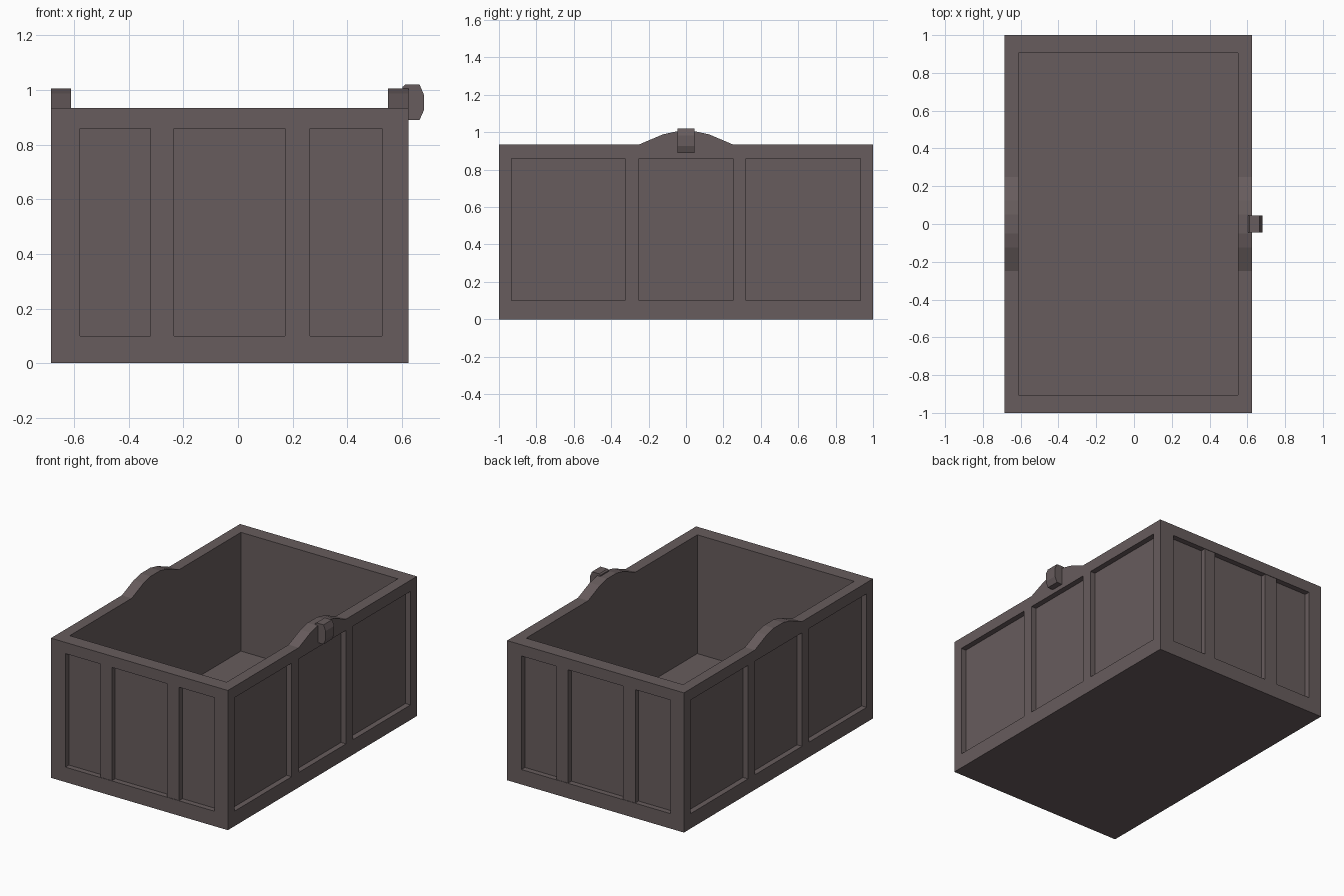
import bpy, bmesh

if "Cube" in bpy.data.objects:
    bpy.data.objects.remove(bpy.data.objects["Cube"])

X0, X1, CX = -0.685, 0.625, -0.03   # outer walls and crate centre in x
Z0, Z1 = 0.10, 0.86                 # panel bottom and top
DEPTH = 0.037                       # panel recess depth

mat = bpy.data.materials.new("dark_wood")
mat.diffuse_color = (0.136, 0.107, 0.109, 1)
mat.use_nodes = True
mat.node_tree.nodes["Principled BSDF"].inputs["Base Color"].default_value = mat.diffuse_color


def finish(name, bm):
    bmesh.ops.recalc_face_normals(bm, faces=bm.faces)
    me = bpy.data.meshes.new(name)
    bm.to_mesh(me)
    bm.free()
    me.materials.append(mat)
    ob = bpy.data.objects.new(name, me)
    bpy.context.collection.objects.link(ob)
    return ob


def add_box(bm, x, y, z):
    verts = bmesh.ops.create_cube(bm, size=1)["verts"]
    for v in verts:
        for i, (a, b) in enumerate((x, y, z)):
            v.co[i] = a if v.co[i] < 0 else b


def prism(name, points, offset):
    bm = bmesh.new()
    face = bm.faces.new([bm.verts.new(p) for p in points])
    ext = bmesh.ops.extrude_face_region(bm, geom=[face])["geom"]
    bmesh.ops.translate(bm, vec=offset,
                        verts=[g for g in ext if isinstance(g, bmesh.types.BMVert)])
    return finish(name, bm)


# crate body: side profile with the raised hump, extruded across the width
half = [(1, 0), (1, 0.935), (0.25, 0.935), (0.125, 0.988), (0.05, 1.005)]
outline = half + [(-y, z) for y, z in reversed(half)]
body = prism("crate_body", [(X0, y, z) for y, z in outline], (X1 - X0, 0, 0))

# cutter: inner cavity plus recessed panels on all four sides
bm = bmesh.new()
add_box(bm, (-0.612, 0.55), (-0.905, 0.905), (0.14, 1.2))
for y in ((-0.932, -0.325), (-0.25, 0.25), (0.322, 0.932)):
    add_box(bm, (X0 - 0.1, X0 + DEPTH), y, (Z0, Z1))
    add_box(bm, (X1 - DEPTH, X1 + 0.1), y, (Z0, Z1))
add_box(bm, (-0.578, 0.527), (-1.1, -1 + DEPTH), (Z0, Z1))
add_box(bm, (2 * CX - 0.527, 2 * CX + 0.578), (1 - DEPTH, 1.1), (Z0, Z1))
cutter = finish("panel_cutter", bm)

mod = body.modifiers.new("panels", "BOOLEAN")
mod.operation = "DIFFERENCE"
mod.solver = "EXACT"
mod.object = cutter
bpy.context.view_layer.objects.active = body
bpy.ops.object.modifier_apply(modifier=mod.name)
bpy.data.objects.remove(cutter)

# vertical ribs on the front and back panels
for i, (a, b) in enumerate(((-0.32, -0.235), (0.172, 0.263))):
    bm = bmesh.new()
    add_box(bm, (a, b), (-0.997, -1 + DEPTH), (Z0, Z1))
    finish(f"front_rib_{i + 1}", bm)
    bm = bmesh.new()
    add_box(bm, (2 * CX - b, 2 * CX - a), (1 - DEPTH, 0.997), (Z0, Z1))
    finish(f"back_rib_{i + 1}", bm)

# clasp hooked over the right wall's hump
clasp = [(0.603, 1.0), (0.603, 1.012), (0.612, 1.02), (0.665, 1.02), (0.681, 0.983),
         (0.681, 0.927), (0.665, 0.89), (0.62, 0.89), (0.62, 1.0)]
prism("clasp", [(x, -0.045, z) for x, z in clasp], (0, 0.09, 0))
